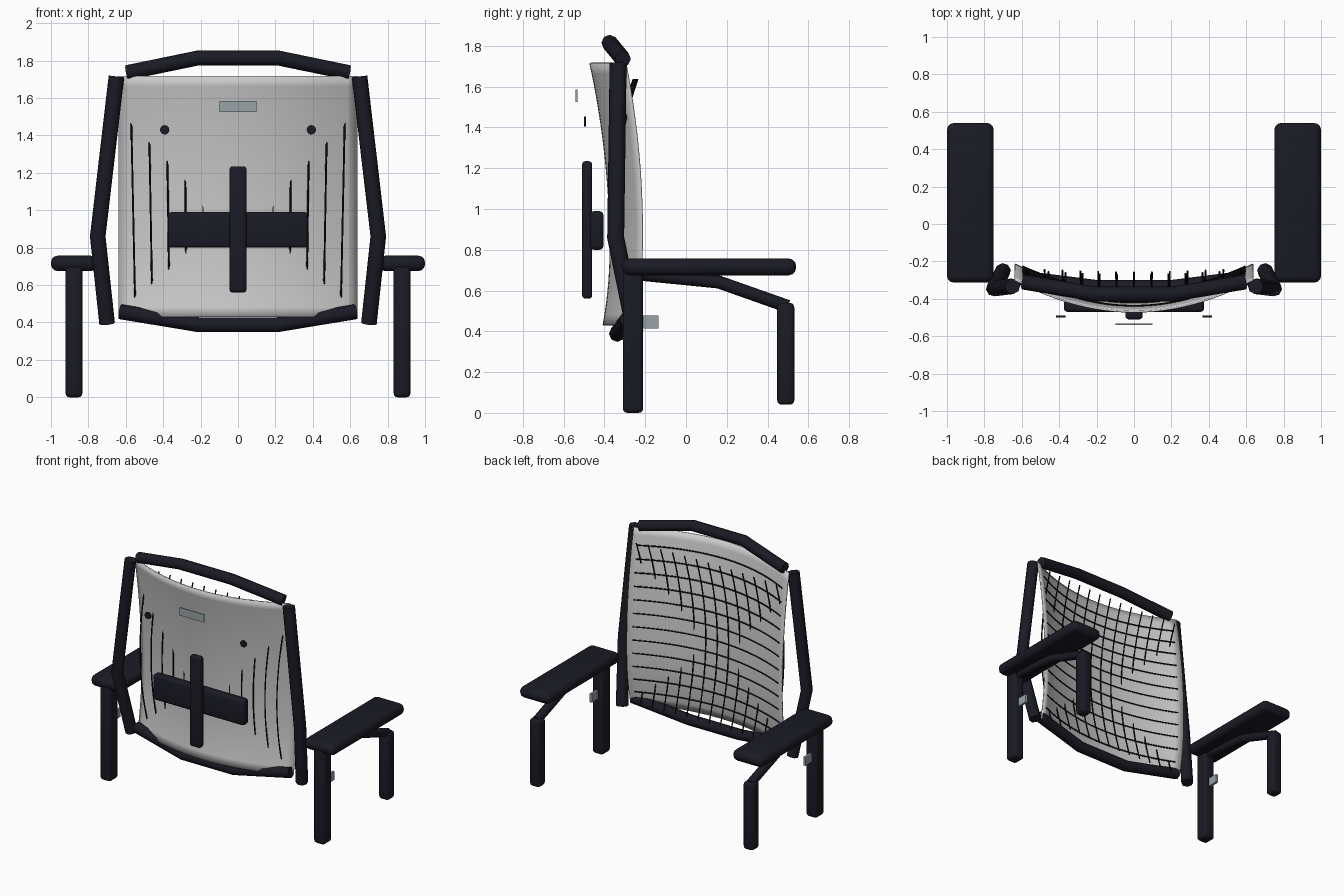
import bpy, bmesh, math
from mathutils import Vector

if "Cube" in bpy.data.objects:
    bpy.data.objects.remove(bpy.data.objects["Cube"], do_unlink=True)


def material(name, rgb):
    m = bpy.data.materials.new(name)
    m.use_nodes = True
    m.diffuse_color = (*rgb, 1)
    bsdf = m.node_tree.nodes["Principled BSDF"]
    bsdf.inputs["Base Color"].default_value = (*rgb, 1)
    bsdf.inputs["Roughness"].default_value = 0.6
    return m


DARK = material("dark navy plastic", (0.0105, 0.0105, 0.0185))
WIRE = material("black cord", (0.008, 0.008, 0.009))
SHELL = material("light grey shell", (0.6, 0.6, 0.6))
METAL = material("blue grey metal", (0.31, 0.37, 0.39))


def finish(obj, mat, angle=40):
    obj.data.materials.append(mat)
    bpy.ops.object.select_all(action="DESELECT")
    obj.select_set(True)
    bpy.context.view_layer.objects.active = obj
    if obj.type == "CURVE" or obj.modifiers:
        bpy.ops.object.convert(target="MESH")
    bpy.ops.object.shade_smooth_by_angle(angle=math.radians(angle))
    return obj


def link(name, data):
    obj = bpy.data.objects.new(name, data)
    bpy.context.collection.objects.link(obj)
    return obj


def box(name, lo, hi, mat, bevel=0.0):
    """Box between two corners with rounded edges."""
    lo, hi = Vector(lo), Vector(hi)
    bm = bmesh.new()
    bmesh.ops.create_cube(bm, size=1)
    for v in bm.verts:
        v.co = (lo + hi) / 2 + v.co * (hi - lo)
    me = bpy.data.meshes.new(name)
    bm.to_mesh(me)
    bm.free()
    obj = link(name, me)
    if bevel:
        mod = obj.modifiers.new("round", "BEVEL")
        mod.width, mod.segments = bevel, 3
    return finish(obj, mat)


def tubes(name, paths, radius, mat, res=2):
    """Capped round tubes along straight-segment paths."""
    cu = bpy.data.curves.new(name, "CURVE")
    cu.dimensions = "3D"
    cu.bevel_depth, cu.bevel_resolution = radius, res
    cu.use_fill_caps = True
    for path in paths:
        sp = cu.splines.new("POLY")
        sp.points.add(len(path) - 1)
        for p, co in zip(sp.points, path):
            p.co = (*co, 1)
    return finish(link(name, cu), mat, 50)


def mirrored(path):
    """Half a path from the +x end to the middle, completed to -x."""
    return path + [(-x, y, z) for x, y, z in reversed(path)]


# Backrest surface: bowed across the width and along the height
BOTTOM, TOP, HALF = 0.43, 1.717, 0.637
N = 24


def shell_y(x, z):
    bow = 0.118 if z > 0.8 else 0.25
    return -0.37 - bow * (z - 0.8) ** 2 + (0.15 + 0.02 * (z - 0.8)) * (x / 0.63) ** 2


def across(width):
    return [width * (2 * i / N - 1) for i in range(N + 1)]


# Backrest shell, with soft rims
bm = bmesh.new()
rows = []
for j in range(N + 1):
    z = BOTTOM + (TOP - BOTTOM) * j / N
    rows.append([bm.verts.new((x, shell_y(x, z), z)) for x in across(HALF)])
for a, b in zip(rows, rows[1:]):
    for i in range(N):
        bm.faces.new((a[i], a[i + 1], b[i + 1], b[i]))
mesh = bpy.data.meshes.new("backrest_shell")
bm.to_mesh(mesh)
bm.free()
shell = link("backrest_shell", mesh)
mod = shell.modifiers.new("thickness", "SOLIDIFY")
mod.thickness, mod.offset = 0.01, 0
finish(shell, SHELL, 180)

# Cord net: upright cords arch forward through the shell, cross cords follow it
uprights = []
for k in range(-6, 7):
    path = []
    for j in range(N + 1):
        t = -0.92 + 1.9 * j / N
        x = k * (0.0935 + 0.0022 * t)
        y = -0.253 + 0.02 * (k / 6) ** 2 - 0.112 * (1 - t * t)
        path.append((x, y, 1.02 + 0.63 * t))
    uprights.append(path)
tubes("upright_cords", uprights, 0.005, WIRE, 1)

crossings = []
for r in range(12):
    z = 1.603 - 0.098 * r
    lift = 0.04 * max(0, z - 1.2)
    crossings.append([(x, shell_y(x, z) + 0.009 + lift * (x / HALF) ** 2, z)
                      for x in across(HALF - 0.04)])
tubes("cross_cords", crossings, 0.0045, WIRE, 1)

# Top and bottom rails of the backrest
tubes("top_rail", [mirrored([(0.593, -0.31, 1.736), (0.21, -0.375, 1.815)])], 0.04, DARK)
tubes("bottom_rail", [mirrored([(0.632, -0.285, 0.458), (0.21, -0.338, 0.388)])], 0.04, DARK)

# Lumbar cross and badge on the front
box("lumbar_pad", (-0.375, -0.47, 0.8), (0.375, -0.405, 0.99), DARK, 0.02)
box("spine_bar", (-0.046, -0.51, 0.56), (0.046, -0.46, 1.235), DARK, 0.018)
box("badge_plate", (-0.1, -0.541, 1.526), (0.1, -0.533, 1.585), METAL)

# Paired parts
for s, side in ((1, "left"), (-1, "right")):
    tubes(side + "_side_rail", [[(s * 0.65, -0.333, 1.715), (s * 0.75, -0.345, 0.86),
                                 (s * 0.7, -0.25, 0.395)]], 0.042, DARK)

    bpy.ops.mesh.primitive_cylinder_add(vertices=16, radius=0.025, depth=0.01,
                                        location=(s * 0.392, -0.495, 1.43),
                                        rotation=(math.pi / 2, 0, 0))
    button = bpy.context.object
    button.name = side + "_button"
    finish(button, DARK)

    def part(name, x0, x1, ys, zs, mat, bevel):
        a, b = sorted((s * x0, s * x1))
        box(side + name, (a, ys[0], zs[0]), (b, ys[1], zs[1]), mat, bevel)

    part("_armrest", 0.75, 1.0, (-0.313, 0.54), (0.675, 0.757), DARK, 0.036)
    part("_front_leg", 0.832, 0.922, (-0.31, -0.21), (0, 0.715), DARK, 0.022)
    part("_rear_leg", 0.835, 0.919, (0.447, 0.531), (0.04, 0.54), DARK, 0.022)
    part("_leg_bracket", 0.868, 0.886, (-0.215, -0.135), (0.415, 0.478), METAL, 0)
    tubes(side + "_arm_brace", [[(s * 0.877, 0.5, 0.522), (s * 0.877, 0.16, 0.642),
                                 (s * 0.877, -0.22, 0.68)]], 0.032, DARK)
